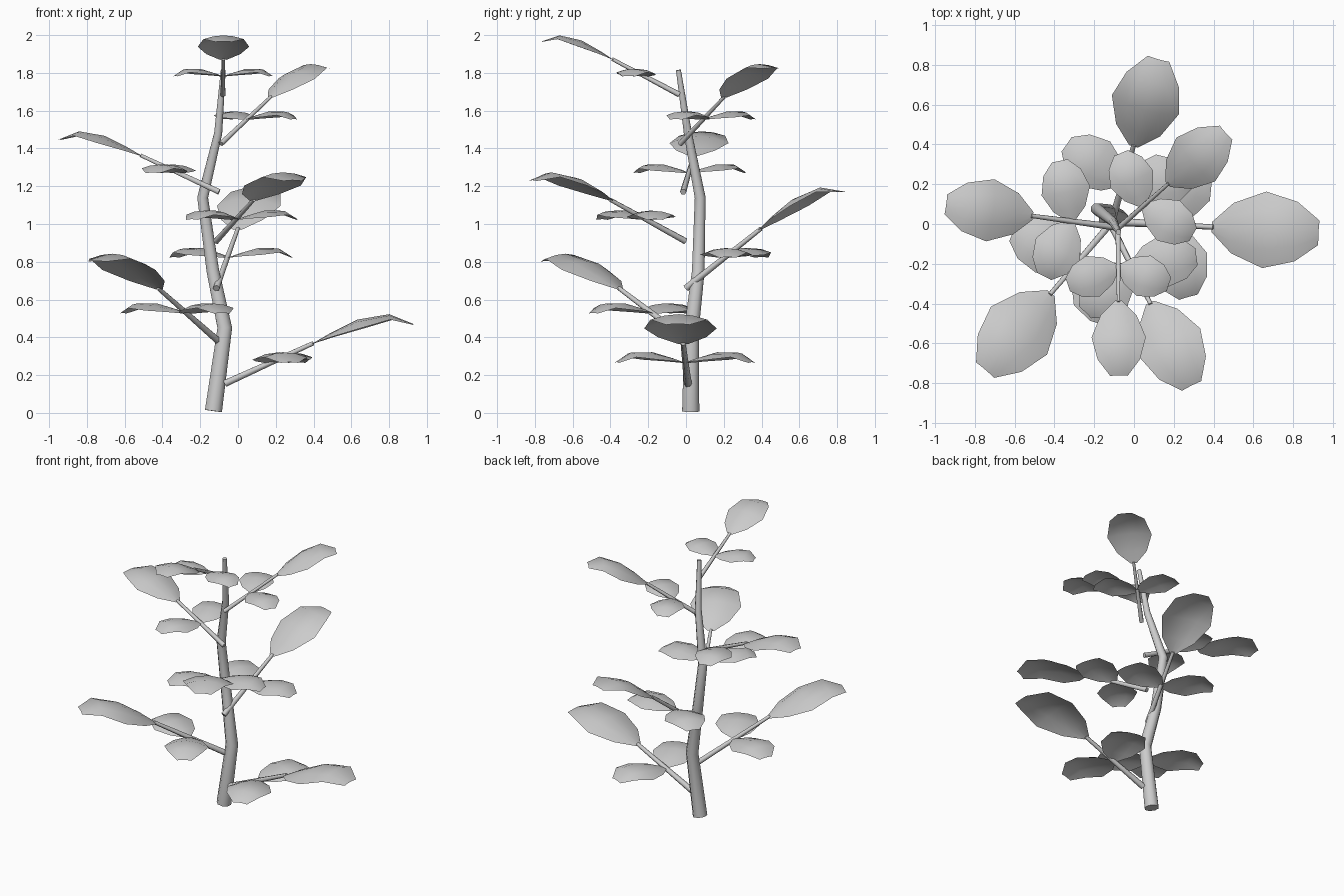
import bpy, bmesh, math
from mathutils import Vector

if "Cube" in bpy.data.objects:
    bpy.data.objects.remove(bpy.data.objects["Cube"])


def material(name, rgb):
    m = bpy.data.materials.new(name)
    m.diffuse_color = (*rgb, 1)
    m.use_nodes = True
    m.node_tree.nodes["Principled BSDF"].inputs["Base Color"].default_value = m.diffuse_color
    return m


GREY = material("plain grey", (0.6, 0.6, 0.6))


def finish(name, bm, smooth=True):
    bmesh.ops.recalc_face_normals(bm, faces=bm.faces) if name in ("trunk",) or "stalk" in name else None
    for f in bm.faces:
        f.smooth = smooth and len(f.verts) <= 4
    me = bpy.data.meshes.new(name)
    bm.to_mesh(me)
    bm.free()
    me.materials.append(GREY)
    ob = bpy.data.objects.new(name, me)
    bpy.context.collection.objects.link(ob)
    return ob


def tube(name, points, radii, sides=8):
    """Tapered tube through the points, capped at both ends."""
    bm = bmesh.new()
    pts = [Vector(p) for p in points]
    rings = []
    for i, (p, r) in enumerate(zip(pts, radii)):
        d = (pts[min(i + 1, len(pts) - 1)] - pts[max(i - 1, 0)]).normalized()
        u = d.cross(Vector((0, 1, 0.01))).normalized()
        v = d.cross(u)
        ring = []
        for k in range(sides):
            a = 2 * math.pi * (k + 0.5) / sides
            ring.append(bm.verts.new(p + r * (u * math.cos(a) + v * math.sin(a))))
        rings.append(ring)
    for a, b in zip(rings, rings[1:]):
        for k in range(sides):
            j = (k + 1) % sides
            bm.faces.new((a[k], a[j], b[j], b[k]))
    bm.faces.new(rings[0][::-1])
    bm.faces.new(rings[-1])
    return finish(name, bm)


# Leaf rows: distance along, height, relative half width
ROWS = [(0, 0, 0.13), (0.2, 0.02, 0.66), (0.5, 0.03, 1.0),
        (0.8, -0.05, 0.78), (0.97, -0.23, 0.32)]


def leaf(name, base, yaw, pitch, length, half_width):
    """Arched, domed leaf blade; one sheet of faces."""
    bm = bmesh.new()
    fwd = Vector((math.cos(yaw) * math.cos(pitch), math.sin(yaw) * math.cos(pitch), math.sin(pitch)))
    side = Vector((-math.sin(yaw), math.cos(yaw), 0))
    up = fwd.cross(side)
    grid = []
    for x, z, w in ROWS:
        row = []
        for c in (-1, -0.5, 0, 0.5, 1):
            droop = 0.27 * half_width * (c * w) ** 2
            row.append(bm.verts.new(Vector(base) + fwd * x * length
                                    + side * c * w * half_width + up * (z * length - droop)))
        grid.append(row)
    for a, b in zip(grid, grid[1:]):
        for k in range(4):
            bm.faces.new((a[k], b[k], b[k + 1], a[k + 1]))
    return finish(name, bm)


# Trunk
tube("trunk",
     [(-0.13, 0.025, 0.01), (-0.07, 0.03, 0.45), (-0.133, 0.065, 0.75),
      (-0.187, 0.075, 1.14), (-0.105, 0.01, 1.48), (-0.078, -0.04, 1.815)],
     [0.049, 0.042, 0.036, 0.031, 0.023, 0.014])

# Branches: stalk start, stalk end, leaf length
BRANCHES = [
    ((-0.07, 0.01, 0.155), (0.39, -0.015, 0.365), 0.55),
    ((-0.11, 0.01, 0.385), (-0.417, -0.348, 0.655), 0.53),
    ((-0.115, 0.0, 0.66), (-0.003, 0.39, 0.97), 0.50),
    ((-0.115, -0.005, 0.91), (0.08, -0.395, 1.125), 0.48),
    ((-0.10, -0.015, 1.17), (-0.508, 0.04, 1.36), 0.45),
    ((-0.09, -0.03, 1.425), (0.17, 0.20, 1.67), 0.42),
    ((-0.08, -0.035, 1.685), (-0.078, -0.385, 1.87), 0.39),
]

for n, (start, end, length) in enumerate(BRANCHES, 1):
    a, b = Vector(start), Vector(end)
    d = b - a
    yaw = math.atan2(d.y, d.x)
    pitch = math.atan2(d.z, math.hypot(d.x, d.y))
    k = length / 0.55
    tube(f"stalk_{n}", [a, b + d * 0.02], [0.021 * k, 0.013 * k], 6)
    # End leaf follows the stalk, side leaves spread level from its middle
    leaf(f"end_leaf_{n}", b, yaw, pitch, length, 0.35 * length)
    for s, label in ((1, "left"), (-1, "right")):
        leaf(f"{label}_leaf_{n}", a.lerp(b, 0.52), yaw + s * math.radians(71),
             math.radians(14), 0.69 * length, 0.275 * length)
